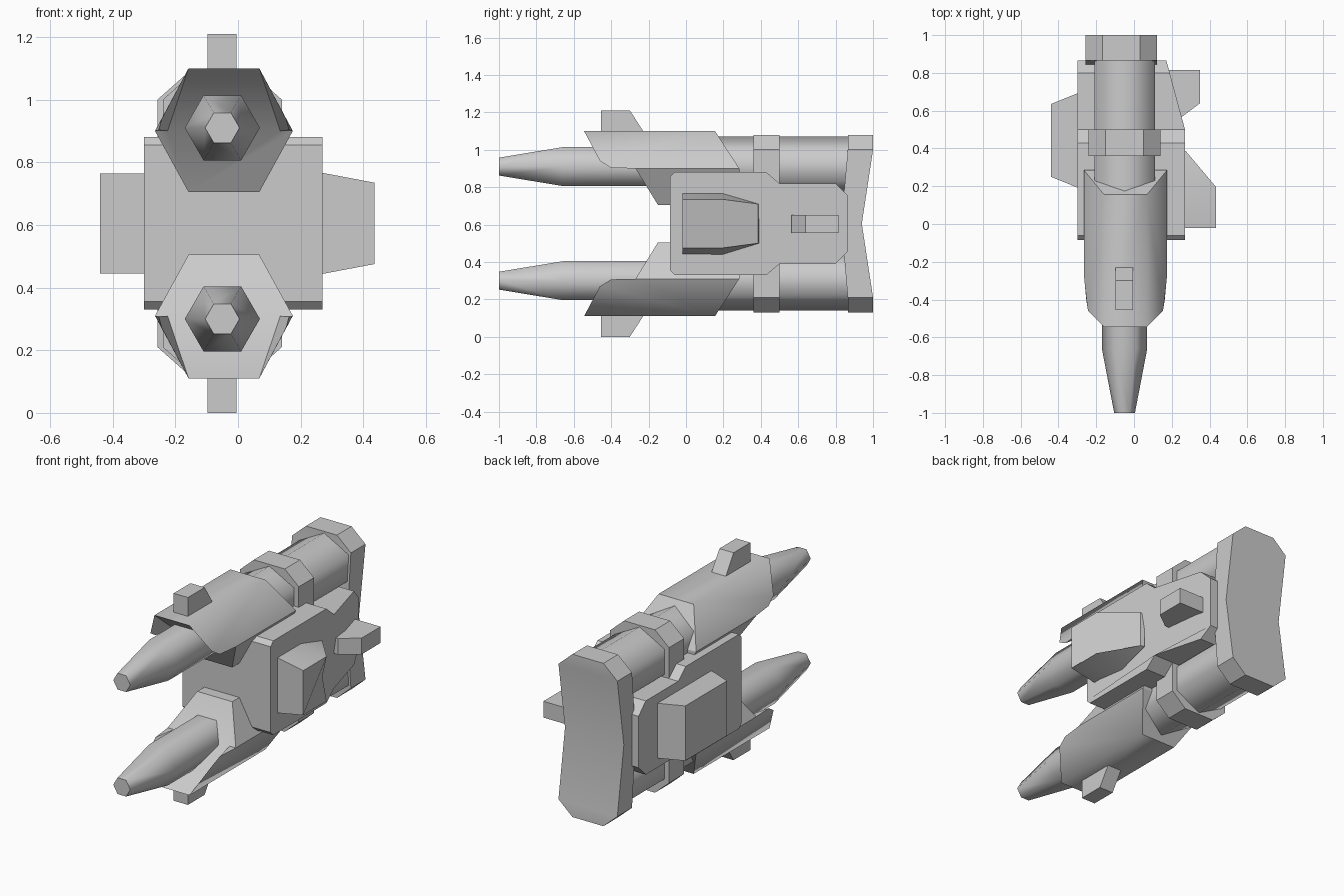
import bpy, bmesh, math
from mathutils import Vector

if "Cube" in bpy.data.objects:
    bpy.data.objects.remove(bpy.data.objects["Cube"])

MID = 0.605    # height of the mirror plane
AXIS_X = -0.05   # barrel axis
AXIS_Z = 0.305   # barrel axis above the mirror plane

grey = bpy.data.materials.new("hull_grey")
grey.use_nodes = True
grey.diffuse_color = (0.6, 0.6, 0.6, 1)
grey.node_tree.nodes["Principled BSDF"].inputs["Base Color"].default_value = grey.diffuse_color


def make(name, verts, faces, mirror=False, angle=30):
    bm = bmesh.new()
    vs = [bm.verts.new(v) for v in verts]
    for f in faces:
        bm.faces.new([vs[i] for i in f])
    bmesh.ops.recalc_face_normals(bm, faces=bm.faces)
    mesh = bpy.data.meshes.new(name)
    bm.to_mesh(mesh)
    bm.free()
    mesh.materials.append(grey)
    ob = bpy.data.objects.new(name, mesh)
    ob.location.z = MID
    bpy.context.collection.objects.link(ob)
    bpy.ops.object.select_all(action='DESELECT')
    ob.select_set(True)
    bpy.context.view_layer.objects.active = ob
    bpy.ops.object.shade_smooth_by_angle(angle=math.radians(angle))
    if mirror:
        mod = ob.modifiers.new("Mirror", 'MIRROR')
        mod.use_axis = (False, False, True)
        mod.use_mirror_merge = False
    return ob


def loft(name, rings, **kw):
    n = len(rings[0])
    verts = [v for r in rings for v in r]
    faces = [list(range(n)), list(range(len(verts) - n, len(verts)))]
    for k in range(len(rings) - 1):
        for i in range(n):
            j = (i + 1) % n
            faces.append([k * n + i, k * n + j, (k + 1) * n + j, (k + 1) * n + i])
    return make(name, verts, faces, **kw)


def hex_ring(r, y):
    return [(AXIS_X + r * math.cos(i * math.pi / 3), y,
             AXIS_Z + r * math.sin(i * math.pi / 3)) for i in range(6)]


def both(half):
    """Close a profile by reflecting it in its second coordinate."""
    return half + [(a, -b) for a, b in reversed(half)]


# Central body: side outline, its left side tapering towards the rear
side = both([(-0.085, 0.25), (-0.06, 0.275), (0.43, 0.275), (0.5, 0.215),
             (0.8, 0.215), (0.865, 0.15)])
loft("central_body", [[(-0.3, y, z) for y, z in side],
                      [(0.27 - max(0, y - 0.5) * 0.27, y, z) for y, z in side]])

# Barrels
loft("barrel", [hex_ring(0.055, -1), hex_ring(0.12, -0.66), hex_ring(0.12, 0)],
     mirror=True, angle=65)

# Rear tubes with a ridge on top
tube = [(0, 0.16), (0.16, 0.075), (0.16, -0.075), (0, -0.16), (-0.16, -0.075), (-0.16, 0.075)]
loft("rear_tube", [[(AXIS_X + x, y, AXIS_Z + z) for x, z in tube] for y in (0, 0.9)],
     mirror=True, angle=65)

# Collars round the tubes
collar = [(-0.19, 0.1), (-0.19, 0.395), (-0.1, 0.475), (0.1, 0.475), (0.19, 0.395), (0.19, 0.1)]
loft("tube_collar", [[(AXIS_X + x, y, z) for x, z in collar] for y in (0.36, 0.5)], mirror=True)

# Rear plate, waisted towards the middle
rows = [(0.475, 0.1), (0.395, 0.19), (0, 0.19), (-0.395, 0.19), (-0.475, 0.1)]
plate = []
for z, w in rows:
    waist = max(0, 1 - abs(z) / 0.395)
    front, back = 0.865 - 0.035 * waist, 1 - 0.06 * waist
    plate.append([(-0.067 + s * w, y, z)
                  for s, y in ((-1, front), (1, front), (1, back), (-1, back))])
loft("rear_plate", plate)

# Shrouds: six-sided sleeves with an overhanging mouth and two cheeks
A, B, C, D, I, E = range(0, 12, 2)
TOP, MIDDLE, LOW = range(12, 18, 2)
half = [(0.113, -0.545, 0.495), (0.198, -0.46, 0.335), (0.208, -0.4, 0.298),
        (0.22, -0.27, 0.295), (0.18, -0.27, 0.295), (0.113, -0.15, 0.1),
        (0.113, 0.155, 0.495), (0.22, 0.285, 0.295), (0.113, 0.285, 0.1)]
verts = [(-0.045 + s * x, y, z) for x, y, z in half for s in (-1, 1)]
faces = [[A, A + 1, TOP + 1, TOP], [E, E + 1, LOW + 1, LOW], [A, A + 1, I + 1, I],
         [D, I, I + 1, D + 1, E + 1, E], [TOP, TOP + 1, MIDDLE + 1, MIDDLE],
         [MIDDLE, MIDDLE + 1, LOW + 1, LOW]]
for s in (0, 1):
    for f in ([A, B, C, D, MIDDLE, TOP], [A, B, C, I], [C, D, I], [D, E, LOW, MIDDLE]):
        faces.append([i + s for i in f])
shroud = make("barrel_shroud", verts, faces, mirror=True)
for e in shroud.data.edges:   # soften the two long upper edges
    a, b = (shroud.data.vertices[i].co for i in e.vertices)
    if min(a.z, b.z) > 0.45 and abs(a.x - b.x) < 0.01:
        e.use_edge_sharp = False

# Sight fins on the shrouds
fin = [(-0.455, 0.45), (-0.455, 0.605), (-0.3, 0.605), (-0.2, 0.45)]
loft("sight_fin", [[(x, y, z) for y, z in fin] for x in (-0.097, -0.005)], mirror=True)

# Left pod, narrowing outwards and rearwards
inner = [(-0.02, 0.165), (0.195, 0.165), (0.39, 0.105)]
outer = [(-0.02, 0.13), (0.195, 0.13), (0.385, 0.105)]
loft("left_pod", [[(0.25, y, z) for y, z in both(inner)],
                  [(x, y, z) for x, (y, z) in zip((0.435, 0.435, 0.275, 0.275, 0.435, 0.435),
                                                  both(outer))]])

# Left rear lug
lug = [(0.15, 0.815), (0.35, 0.815), (0.35, 0.64), (0.25, 0.565), (0.15, 0.565)]
loft("left_lug", [[(x, y, z) for x, y in lug] for z in (-0.05, 0.045)])

# Right side box
box = [(-0.28, 0.185), (-0.44, 0.25), (-0.44, 0.635), (-0.28, 0.7)]
loft("right_box", [[(x, y, z) for x, y in box] for z in (-0.16, 0.16)])
